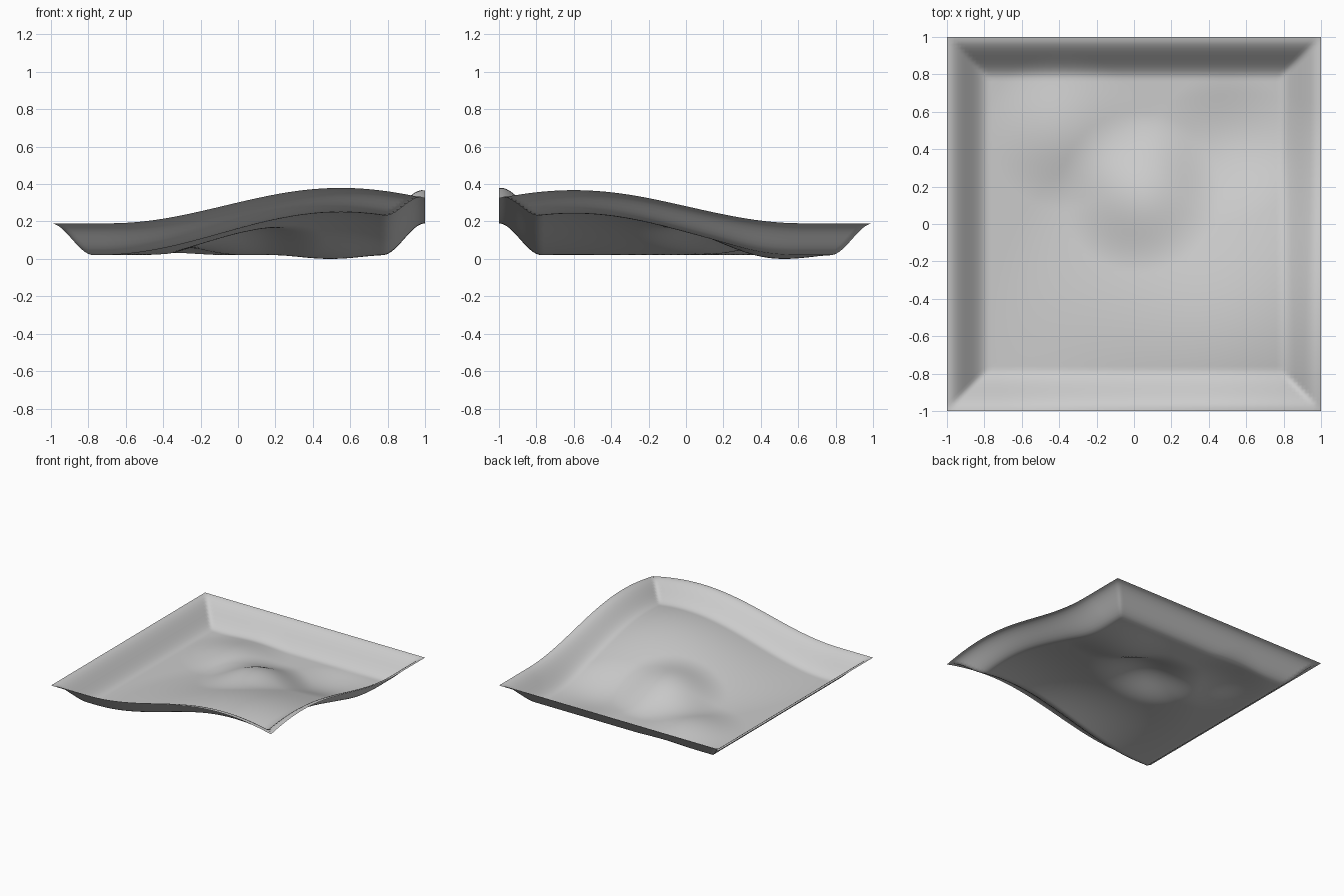
import bpy, bmesh, math
from math import hypot, cos, pi

if "Cube" in bpy.data.objects:
    bpy.data.objects.remove(bpy.data.objects["Cube"])

N = 100            # grid cells per side
RIM_START = 0.775  # where the raised border begins
RIM_HEIGHT = 0.17

# centre x, centre y, radius, height of each soft mound (negative = hollow)
MOUNDS = [
    (0.55, -0.60, 1.30, 0.24),    # broad corner hill
    (0.03, 0.17, 0.43, 0.095),    # steep middle mound
    (-0.38, 0.50, 0.42, 0.05),    # low back left mound
    (0.50, 0.41, 0.40, -0.038),   # shallow hollow
]


def mound(x, y, cx, cy, r, h):
    d = hypot(x - cx, y - cy)
    return 0.5 * h * (1 + cos(pi * d / r)) if d < r else 0.0


def rim(x, y):
    t = (max(abs(x), abs(y)) - RIM_START) / (1 - RIM_START)
    t = min(1.0, max(0.0, t))
    return RIM_HEIGHT * t * t * (3 - 2 * t)


# Terrain sheet with a raised, mitred border
bm = bmesh.new()
bmesh.ops.create_grid(bm, x_segments=N, y_segments=N, size=1.0)
for v in bm.verts:
    x, y = v.co.x, v.co.y
    v.co.z = rim(x, y) + sum(mound(x, y, *m) for m in MOUNDS)

# Rest the lowest point on the ground plane
low = min(v.co.z for v in bm.verts)
for v in bm.verts:
    v.co.z -= low
for f in bm.faces:
    f.smooth = True

mesh = bpy.data.meshes.new("terrain_tile")
bm.to_mesh(mesh)
bm.free()
tile = bpy.data.objects.new("terrain_tile", mesh)
bpy.context.collection.objects.link(tile)

# One plain grey
grey = bpy.data.materials.new("light_grey")
grey.diffuse_color = (0.6, 0.6, 0.6, 1)
grey.use_nodes = True
grey.node_tree.nodes["Principled BSDF"].inputs["Base Color"].default_value = grey.diffuse_color
mesh.materials.append(grey)
